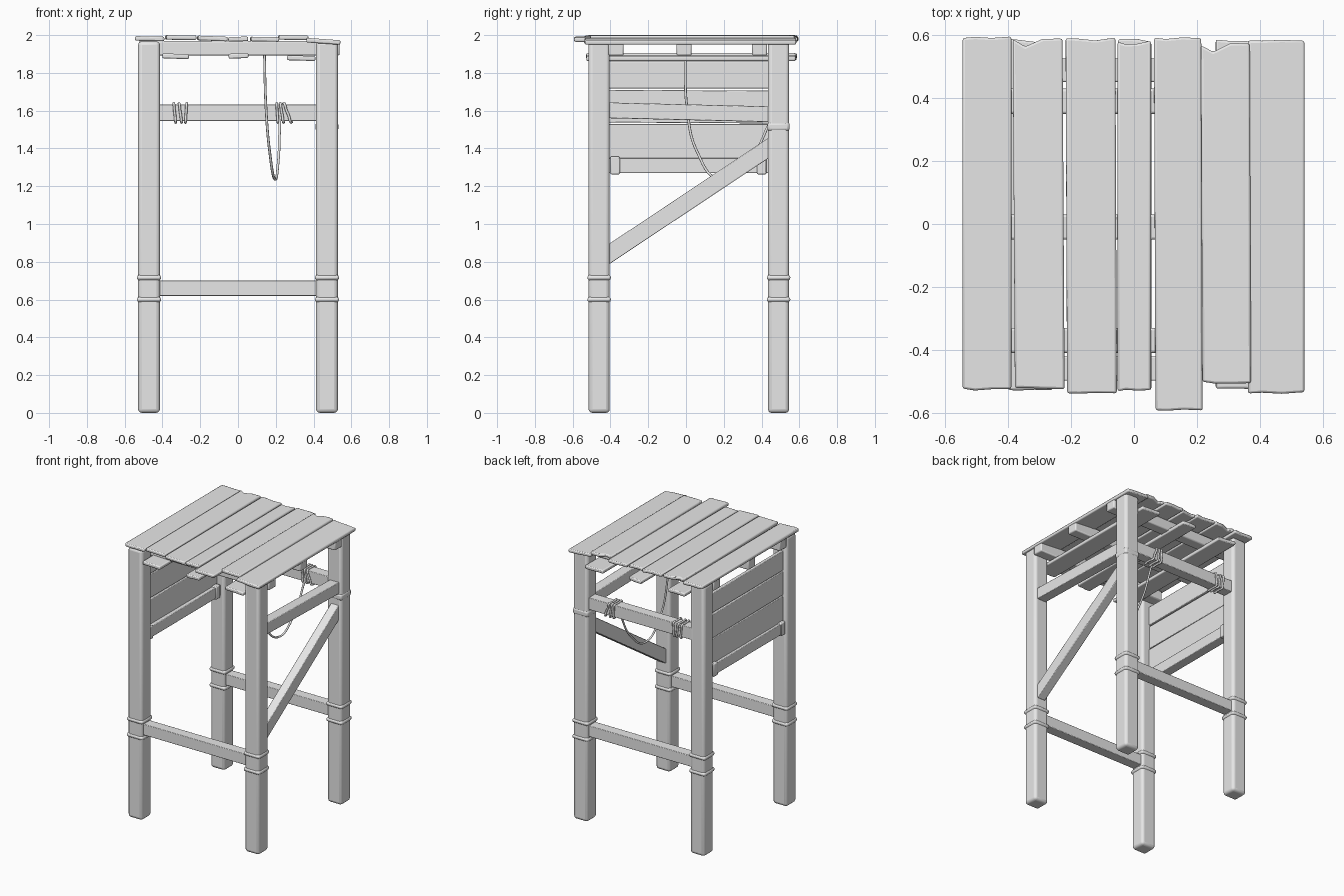
import bpy, bmesh, math, random
from mathutils import Vector, Matrix

random.seed(4)
cube = bpy.data.objects.get("Cube")
if cube:
    bpy.data.objects.remove(cube, do_unlink=True)

grey = bpy.data.materials.new("plain_grey")
grey.use_nodes = True
grey.diffuse_color = (0.8, 0.8, 0.8, 1)
grey.node_tree.nodes["Principled BSDF"].inputs["Base Color"].default_value = (0.8, 0.8, 0.8, 1)


def finish(name, bm, bevel, segments=2):
    """Turn a bmesh into a bevelled, smooth shaded object."""
    bmesh.ops.recalc_face_normals(bm, faces=bm.faces)
    mesh = bpy.data.meshes.new(name)
    bm.to_mesh(mesh)
    bm.free()
    mesh.materials.append(grey)
    obj = bpy.data.objects.new(name, mesh)
    bpy.context.collection.objects.link(obj)
    if bevel:
        mod = obj.modifiers.new("edge_rounding", "BEVEL")
        mod.width, mod.segments, mod.limit_method = bevel, segments, "ANGLE"
    bpy.ops.object.select_all(action="DESELECT")
    obj.select_set(True)
    bpy.context.view_layer.objects.active = obj
    bpy.ops.object.shade_smooth_by_angle(angle=math.radians(40))
    return obj


def box(name, x, y, z, bevel=0.006, tilt=0, segments=2):
    """Box from (min, max) pairs, tilted about the x axis."""
    lo, hi = Vector((x[0], y[0], z[0])), Vector((x[1], y[1], z[1]))
    bm = bmesh.new()
    bmesh.ops.create_cube(bm, size=1)
    bmesh.ops.scale(bm, vec=hi - lo, verts=bm.verts)
    bmesh.ops.rotate(bm, matrix=Matrix.Rotation(tilt, 3, "X"), verts=bm.verts)
    bmesh.ops.translate(bm, vec=(lo + hi) / 2, verts=bm.verts)
    return finish(name, bm, bevel, segments)


def board(name, x, y, z, thick, roll=0, notch=0.0, turn=0):
    """Board along y with worn, uneven ends."""
    steps = (0, 0.25, 0.6, 1)
    front = [(x[0] + t * (x[1] - x[0]), y[0] + random.uniform(0, 0.008)) for t in steps]
    back = [(x[0] + t * (x[1] - x[0]), y[1] - random.uniform(0, 0.012) - (notch if t == 0.25 else 0))
            for t in steps]
    bm = bmesh.new()
    face = bm.faces.new([bm.verts.new((a, b, z - thick / 2)) for a, b in front + back[::-1]])
    new = bmesh.ops.extrude_face_region(bm, geom=[face])["geom"]
    bmesh.ops.translate(bm, vec=(0, 0, thick), verts=[v for v in new if isinstance(v, bmesh.types.BMVert)])
    mid = Vector((sum(x) / 2, sum(y) / 2, z))
    spin = Matrix.Rotation(turn, 3, "Z") @ Matrix.Rotation(roll, 3, "Y")
    bmesh.ops.rotate(bm, cent=mid, matrix=spin, verts=bm.verts)
    return finish(name, bm, 0.007)


def rope(name, points, radius, closed=False):
    curve = bpy.data.curves.new(name, "CURVE")
    curve.dimensions = "3D"
    curve.bevel_depth, curve.bevel_resolution, curve.resolution_u = radius, 2, 8
    spline = curve.splines.new("BEZIER")
    spline.bezier_points.add(len(points) - 1)
    for bp, co in zip(spline.bezier_points, points):
        bp.co = co
        bp.handle_left_type = bp.handle_right_type = "AUTO"
    spline.use_cyclic_u = closed
    curve.materials.append(grey)
    obj = bpy.data.objects.new(name, curve)
    bpy.context.collection.objects.link(obj)
    bpy.ops.object.select_all(action="DESELECT")
    obj.select_set(True)
    bpy.context.view_layer.objects.active = obj
    bpy.ops.object.convert(target="MESH")
    bpy.ops.object.shade_smooth()


FRONT, BACK, SIDE = -0.46, 0.49, 0.471


def around(c, half):
    return (c - half, c + half)


# Legs with pairs of straps
for sx, side in ((-SIDE, "right"), (SIDE, "left")):
    for cy, end in ((FRONT, "front"), (BACK, "back")):
        box(f"{end}_{side}_leg", around(sx, 0.058), around(cy, 0.056), (0, 1.967), 0.02, segments=3)
        for zc in (0.6, 0.716):
            box(f"{end}_{side}_strap", around(sx, 0.064), around(cy, 0.062), around(zc, 0.014), 0.012)
box("upper_strap", around(SIDE, 0.061), around(BACK, 0.059), (1.49, 1.54), 0.015)

# Rails between the legs
for cy, end in ((FRONT, "front"), (BACK, "back")):
    box(f"{end}_lower_rail", (-SIDE, SIDE), around(cy, 0.038), (0.62, 0.7), 0.004)
box("back_upper_rail", (-SIDE, SIDE), around(BACK, 0.038), (1.545, 1.632), 0.004)
box("side_upper_rail", (0.435, 0.51), (FRONT, BACK), (1.55, 1.633), 0.004, tilt=-0.024)

# Diagonal brace
slope = math.atan2(0.555, 0.835)
box("diagonal_brace", (0.445, 0.508), around(0.017, 0.535), around(1.123, 0.045), 0.004, tilt=slope)

# Boarded side with its strapped bottom rail
for i, (z0, z1) in enumerate(((1.33, 1.53), (1.535, 1.708), (1.717, 1.86))):
    box(f"side_panel_board_{i + 1}", (-0.497, -0.472 - 0.004 * (i % 2)), (FRONT, BACK), (z0, z1), 0.004,
        tilt=-0.006 * (i % 2))
box("side_panel_rail", (-0.515, -0.445), (FRONT, BACK), (1.27, 1.35), 0.004)
for cy in (-0.375, 0.4):
    box("side_panel_rail_strap", (-0.522, -0.438), around(cy, 0.025), (1.263, 1.357), 0.006)

# Cross beams and lower boards under the top
for cy in (-0.37, -0.01, 0.39):
    box("cross_beam", (-0.525, 0.538), around(cy, 0.04), (1.892, 1.968), 0.008)
for x, z, roll in (((-0.4, -0.26), 1.888, 0.03), ((-0.05, 0.055), 1.89, -0.04), ((0.26, 0.41), 1.878, 0.03)):
    board("lower_board", x, (-0.53, 0.59), z, 0.026, roll)

# Top boards: x range, y range, height, roll, notch, turn
top = (
    ((-0.545, -0.39), (-0.53, 0.597), 1.981, 0.02, 0, 0),
    ((-0.382, -0.224), (-0.528, 0.599), 1.987, 0.01, 0.028, 0.006),
    ((-0.215, -0.057), (-0.542, 0.593), 1.982, 0.04, 0, 0.004),
    ((-0.052, 0.054), (-0.532, 0.585), 1.979, -0.02, 0.01, 0),
    ((0.066, 0.216), (-0.595, 0.597), 1.978, 0.02, 0, 0.004),
    ((0.215, 0.37), (-0.508, 0.577), 1.987, 0.01, 0.022, 0.004),
    ((0.362, 0.542), (-0.54, 0.594), 1.967, 0.07, 0, 0),
)
for i, (x, y, z, roll, notch, turn) in enumerate(top):
    board(f"top_board_{i + 1}", x, y, z, 0.024, roll, notch, turn)

# Rope wraps on the back rail: squarish loops, some leaning
for x, lean in ((-0.335, 0.006), (-0.305, 0.008), (-0.275, -0.004), (0.208, 0.004), (0.232, 0.01), (0.262, 0.022)):
    loop = []
    for k in range(12):
        a = math.tau * (k + 0.5) / 12
        c, s = math.cos(a), math.sin(a)
        grow = 1 / max(abs(c), abs(s)) ** 0.85
        loop.append((x - lean * s, BACK + 0.045 * c * grow, 1.588 + 0.049 * s * grow))
    rope("rope_wrap", loop, 0.007, True)

# Hanging rope from the middle beam to the back rail
rope("hanging_rope", [(0.14, -0.005, 1.9), (0.148, 0.005, 1.62), (0.168, 0.06, 1.38), (0.195, 0.18, 1.237),
                      (0.213, 0.33, 1.33), (0.222, 0.45, 1.55)], 0.007)
